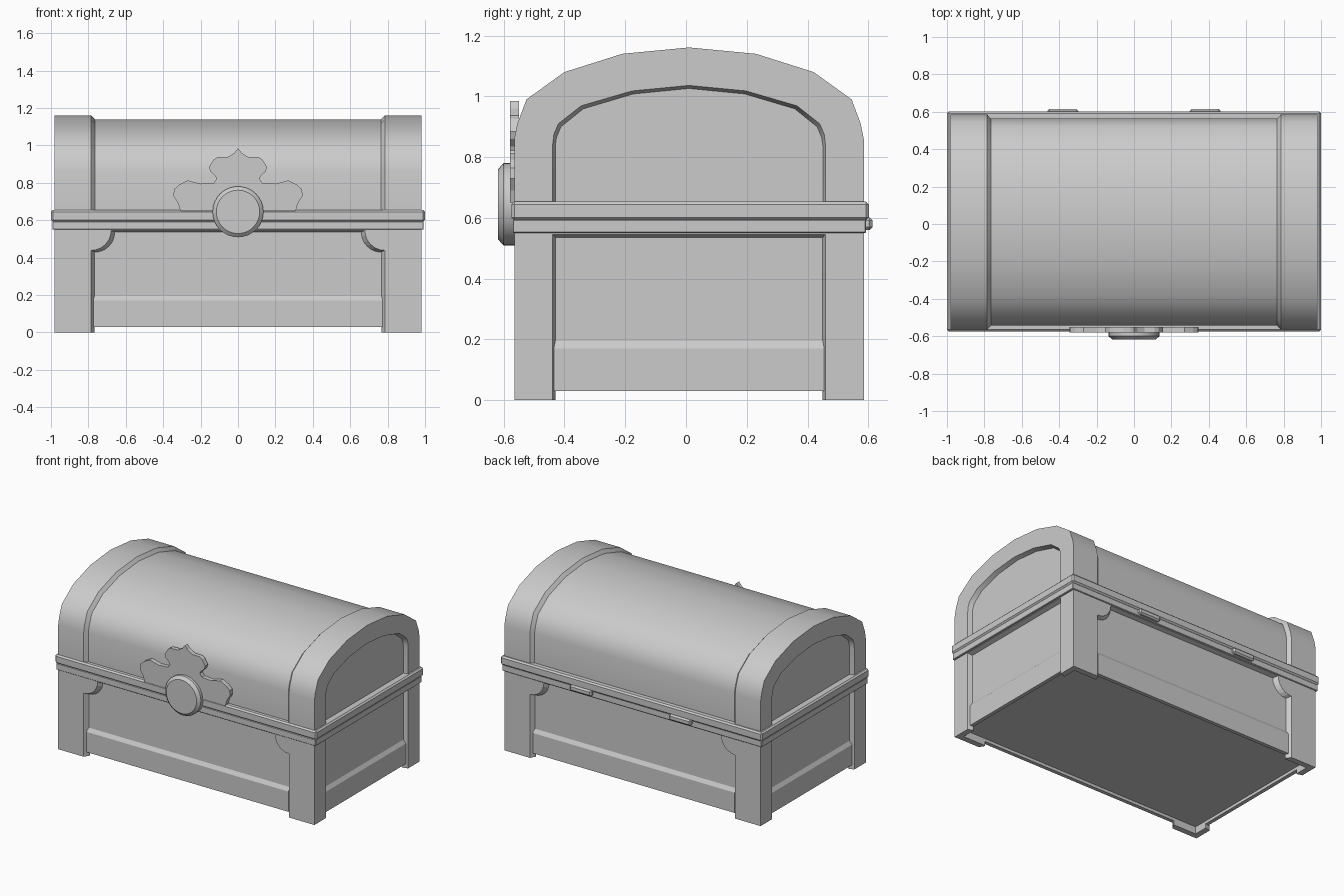
import bpy
import bmesh
from math import cos, sin, pi, radians
from mathutils import Matrix, Vector

if "Cube" in bpy.data.objects:
    bpy.data.objects.remove(bpy.data.objects["Cube"], do_unlink=True)

# One plain grey for the whole chest
grey = bpy.data.materials.new("plain grey")
grey.use_nodes = True
COLOUR = (0.6, 0.6, 0.6, 1)
grey.diffuse_color = COLOUR
grey.node_tree.nodes["Principled BSDF"].inputs["Base Color"].default_value = COLOUR

CY = 0.01               # the body sits slightly behind the origin
HX, HY = 0.98, 0.575    # half width and half depth of the body
RECESS = 0.03


def finish(name, bm, smooth=None):
    bmesh.ops.recalc_face_normals(bm, faces=bm.faces)
    mesh = bpy.data.meshes.new(name)
    bm.to_mesh(mesh)
    bm.free()
    obj = bpy.data.objects.new(name, mesh)
    bpy.context.collection.objects.link(obj)
    mesh.materials.append(grey)
    if smooth:
        bpy.ops.object.select_all(action='DESELECT')
        obj.select_set(True)
        bpy.context.view_layer.objects.active = obj
        bpy.ops.object.shade_smooth_by_angle(angle=radians(smooth))
    return obj


def loft(name, stations, smooth=None):
    """Bridge matching closed loops and cap both ends."""
    bm = bmesh.new()
    rows = [[bm.verts.new(p) for p in loop] for loop in stations]
    n = len(rows[0])
    for a, b in zip(rows, rows[1:]):
        for i in range(n):
            j = (i + 1) % n
            bm.faces.new((a[i], a[j], b[j], b[i]))
    bm.faces.new(rows[0])
    bm.faces.new(rows[-1])
    return finish(name, bm, smooth)


def box(name, half_x, y0, y1, z0, z1, bevel=0, x=0):
    bm = bmesh.new()
    size = (2 * half_x, y1 - y0, z1 - z0)
    centre = Vector((x, (y0 + y1) / 2, (z0 + z1) / 2))
    bmesh.ops.create_cube(bm, size=1, matrix=Matrix.Translation(centre) @ Matrix.Diagonal((*size, 1)))
    if bevel:
        bmesh.ops.bevel(bm, geom=bm.edges[:], offset=bevel, segments=1, affect='EDGES')
    return finish(name, bm)


def on_side(k, u, depth, z):
    """Point on wall k (front, left, back, right), measured inwards."""
    h = HX if k % 2 else HY
    p = Matrix.Rotation(k * pi / 2, 3, 'Z') @ Vector((u, depth - h, z))
    return p + Vector((0, CY, 0))


def cut(target, cutter):
    mod = target.modifiers.new("cut", 'BOOLEAN')
    mod.operation = 'DIFFERENCE'
    mod.solver = 'EXACT'
    mod.object = cutter
    bpy.context.view_layer.objects.active = target
    bpy.ops.object.modifier_apply(modifier=mod.name)
    bpy.data.objects.remove(cutter, do_unlink=True)


def opening(half, top, radius):
    """Wall opening, with rounded brackets in the top corners if radius > 0."""
    right = [(half, -0.1)]
    if radius:
        for i in range(7):
            a = i / 6 * pi / 2
            right.append((half - radius * sin(a), top - radius * cos(a)))
    else:
        right.append((half, top))
    return right + [(-u, z) for u, z in reversed(right)]


# Lower body: corner posts and brackets left standing around recessed walls
body = box("body", HX, CY - HY, CY + HY, 0, 0.56)
for k in range(4):
    if k % 2:
        outer, inner = opening(0.449, 0.546, 0), opening(0.44, 0.536, 0)
    else:
        outer, inner = opening(0.785, 0.546, 0.107), opening(0.766, 0.536, 0.107)
    half = inner[0][0]
    cut(body, loft("opening_cutter", [
        [on_side(k, u, -0.02, z) for u, z in outer],
        [on_side(k, u, 0, z) for u, z in outer],
        [on_side(k, u, RECESS, z) for u, z in inner]]))
    # Gap between the feet
    gap = [(-half, -0.1), (half, -0.1), (half, 0.03), (-half, 0.03)]
    cut(body, loft("foot_gap_cutter", [
        [on_side(k, u, d, z) for u, z in gap] for d in (-0.02, 0.1)]))
# Hollow underside
cut(body, box("floor_cutter", HX - 0.04, CY - HY + 0.04, CY + HY - 0.04, -0.1, 0.05))

# Plinth boards along the foot of each wall
for k, side in enumerate(("front", "left", "back", "right")):
    half = 0.444 if k % 2 else 0.772
    section = [(0.035, 0.03), (0.014, 0.03), (0.014, 0.17), (RECESS, 0.195), (0.035, 0.195)]
    loft(side + "_plinth", [[on_side(k, u, d, z) for d, z in section] for u in (-half, half)])

# Rim between body and lid
box("rim_lower", 0.993, -0.57, 0.592, 0.55, 0.594, 0.003)
box("rim_upper", 1.0, -0.575, 0.602, 0.592, 0.654, 0.01)


# Lid: arch sections joined along x, with raised end bands and recessed ends
def arch(x, half):
    pts = half + [(-y, z) for y, z in reversed(half[:-1])]
    return [(x, CY + y, z) for y, z in pts]


band = [(0.575, 0.64), (0.575, 0.86), (0.565, 0.91), (0.535, 0.99),
        (0.41, 1.08), (0.22, 1.14), (0, 1.161)]
barrel = [(0.553, 0.64), (0.553, 0.855), (0.543, 0.9), (0.514, 0.975),
          (0.396, 1.06), (0.213, 1.118), (0, 1.14)]
end_edge = [(0.449, 0.64), (0.449, 0.84), (0.445, 0.875), (0.43, 0.91),
            (0.355, 0.969), (0.187, 1.018), (0, 1.036)]
end_panel = [(y * 0.98, z - 0.01 * (z > 0.85)) for y, z in end_edge]
steps = [(0.95, end_panel), (HX, end_edge), (HX, band), (0.785, band), (0.765, barrel)]
loft("lid", [arch(x, s) for x, s in steps] + [arch(-x, s) for x, s in reversed(steps)], 40)

# Leaf-shaped lock plate
leaf = [(0, 0.985), (0.02, 0.96), (0.055, 0.938), (0.11, 0.937), (0.13, 0.925),
        (0.155, 0.885), (0.147, 0.86), (0.12, 0.835), (0.115, 0.822), (0.13, 0.8),
        (0.2, 0.795), (0.27, 0.813), (0.315, 0.79), (0.342, 0.765), (0.345, 0.73),
        (0.32, 0.69), (0.308, 0.65)]
outline = leaf + [(-x, z) for x, z in reversed(leaf[1:])]
loft("lock_plate", [[(x, y, z) for x, z in outline] for y in (-0.58, -0.55)])


# Round lock boss with a chamfered face
def ring(radius, y):
    return [(radius * cos(i * pi / 16), y, 0.645 + radius * sin(i * pi / 16)) for i in range(32)]


loft("lock_boss", [ring(0.136, -0.55), ring(0.136, -0.6), ring(0.116, -0.618)], 35)

# Hinges at the back
for name, x in (("left_hinge", 0.38), ("right_hinge", -0.38)):
    box(name, 0.083, 0.57, 0.614, 0.56, 0.602, 0.01, x)
